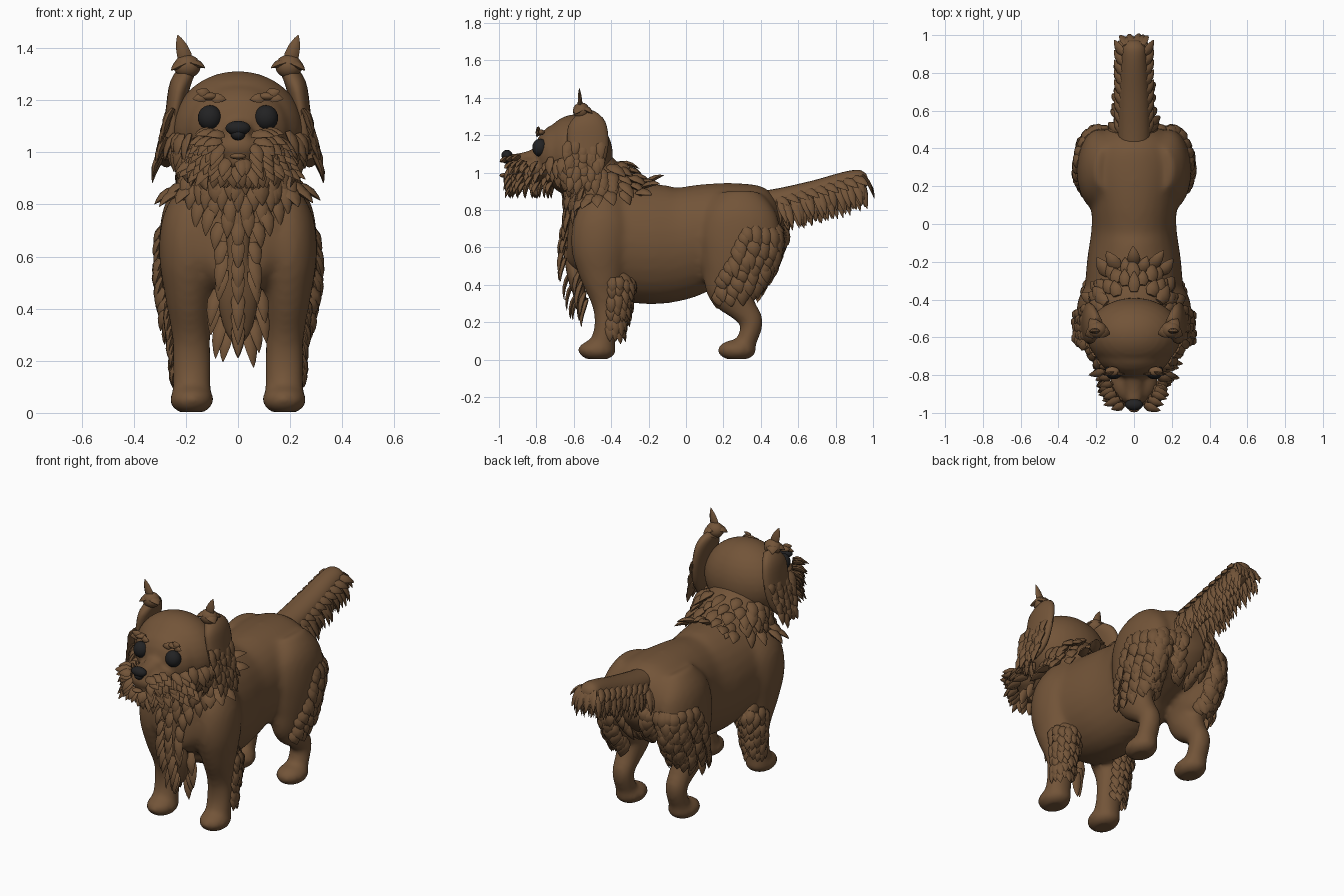
import bpy, bmesh, math, random
from mathutils import Vector as V, Matrix
from mathutils.bvhtree import BVHTree

if "Cube" in bpy.data.objects:
    bpy.data.objects.remove(bpy.data.objects["Cube"])

random.seed(4)
rnd = random.uniform


def material(name, col):
    m = bpy.data.materials.new(name)
    m.diffuse_color = (*col, 1)
    m.use_nodes = True
    m.node_tree.nodes["Principled BSDF"].inputs["Base Color"].default_value = m.diffuse_color
    return m


BROWN = material("brown fur", (0.170, 0.089, 0.040))
BLACK = material("dark grey", (0.016, 0.016, 0.017))


def finish(bm, name, mat=BROWN, voxel=0, smooth=6):
    """Turn a bmesh into a smooth shaded object, optionally fused by voxels."""
    bmesh.ops.recalc_face_normals(bm, faces=bm.faces)
    me = bpy.data.meshes.new(name)
    bm.to_mesh(me)
    bm.free()
    ob = bpy.data.objects.new(name, me)
    bpy.context.collection.objects.link(ob)
    if voxel:
        r = ob.modifiers.new("fuse", 'REMESH')
        r.mode, r.voxel_size = 'VOXEL', voxel
        s = ob.modifiers.new("soften", 'SMOOTH')
        s.factor, s.iterations = 0.5, smooth
        dg = bpy.context.evaluated_depsgraph_get()
        ob.data = bpy.data.meshes.new_from_object(ob.evaluated_get(dg))
        ob.modifiers.clear()
        for v in ob.data.vertices:
            v.co.z = max(v.co.z, 0.004)
    ob.data.materials.clear()
    ob.data.materials.append(mat)
    bpy.ops.object.select_all(action='DESELECT')
    bpy.context.view_layer.objects.active = ob
    ob.select_set(True)
    bpy.ops.object.shade_smooth_by_angle(angle=math.radians(50))
    return ob


def ball(bm, c, r, seg=24):
    m = Matrix.Translation(c) @ Matrix.Diagonal((*r, 1))
    bmesh.ops.create_uvsphere(bm, u_segments=seg, v_segments=seg // 2, radius=1, matrix=m)


def skin(bm, rings):
    """Bridge rings of points into a closed tube."""
    rows = [[bm.verts.new(p) for p in ring] for ring in rings]
    n = len(rows[0])
    for a, b in zip(rows, rows[1:]):
        for i in range(n):
            bm.faces.new((a[i], a[(i + 1) % n], b[(i + 1) % n], b[i]))
    bm.faces.new(rows[0][::-1])
    bm.faces.new(rows[-1])


def sweep(bm, pts, s=1, n=20, steps=4):
    """Tube through (x, y, z, radius across x, radius along the other axis)."""
    def cr(i, t):
        p = [pts[min(max(i + k, 0), len(pts) - 1)] for k in (-1, 0, 1, 2)]
        return [0.5 * (2 * b + (c - a) * t + (2 * a - 5 * b + 4 * c - d) * t * t
                       + (3 * b - a - 3 * c + d) * t ** 3) for a, b, c, d in zip(*p)]
    path = [cr(i, k / steps) for i in range(len(pts) - 1) for k in range(steps)] + [list(pts[-1])]
    rings = []
    for i, q in enumerate(path):
        tan = V(path[min(i + 1, len(path) - 1)][:3]) - V(path[max(i - 1, 0)][:3])
        other = tan.cross(V((1, 0, 0))).normalized()
        side = other.cross(tan).normalized()
        ring = []
        for k in range(n):
            a = math.tau * k / n
            p = V(q[:3]) + side * (q[3] * math.cos(a)) + other * (q[4] * math.sin(a))
            ring.append((p.x * s, p.y, p.z))
        rings.append(ring)
    skin(bm, rings)


def tuft(bm, p, d, nor, length, w, curl=0.12):
    """Pointed leaf-shaped lock of fur."""
    p, d, nor = V(p), V(d).normalized(), V(nor)
    side = d.cross(nor).normalized()
    up = side.cross(d)
    rings = []
    for t, k in ((0, .6), (.3, 1), (.6, .8), (.85, .4), (1, .05)):
        c = p + d * length * t + up * (curl * length * math.sin(t * 2.6))
        rings.append([c + side * (w * k * math.cos(a)) + up * (w * k * .5 * math.sin(a))
                      for a in (math.tau * j / 6 for j in range(6))])
    skin(bm, rings)


def fur(bm, tree, p, d, length, w, lift=0.25, sink=-.004):
    """Lock of fur rooted at the skin point nearest to p."""
    co, nor, _, _ = tree.find_nearest(V(p) + V((0, rnd(-.01, .01), rnd(-.012, .012))))
    d = V(d) + V((rnd(-.2, .2), rnd(-.2, .2), 0))
    d = (d - nor * d.dot(nor)).normalized() + nor * lift
    tuft(bm, co - nor * sink, d, nor, length * rnd(.8, 1.2), w * rnd(.85, 1.15))


def tree_of(ob):
    return BVHTree.FromPolygons([v.co for v in ob.data.vertices],
                                [p.vertices for p in ob.data.polygons])


# Torso, neck and legs fused into one smooth body
bm = bmesh.new()
torso = [(-.635, .74, .54, .08), (-.6, .82, .46, .17), (-.5, .90, .41, .235), (-.4, .95, .34, .26),
         (-.2, .94, .295, .25), (-.02, .935, .325, .225), (.13, .945, .42, .23), (.3, .945, .48, .25),
         (.43, .92, .52, .22), (.5, .85, .6, .14), (.525, .78, .68, .06)]
sweep(bm, [(0, y, (t + b) / 2, w, (t - b) / 2) for y, t, b, w in torso], n=28)
sweep(bm, [(0, -.40, .72, .2, .2), (0, -.44, .88, .2, .19), (0, -.5, 1.0, .17, .14), (0, -.55, 1.1, .15, .12)])
for s in (1, -1):
    sweep(bm, [(.15, -.43, .86, .07, .1), (.18, -.45, .74, .11, .15), (.188, -.46, .6, .116, .155),
               (.188, -.45, .45, .093, .12), (.18, -.43, .3, .075, .075), (.178, -.43, .18, .075, .06),
               (.178, -.45, .06, .075, .07)], s)
    ball(bm, (.178 * s, -.475, .05), (.086, .105, .058))
    sweep(bm, [(.13, .29, .88, .08, .12), (.175, .29, .77, .112, .2), (.192, .285, .62, .113, .215),
               (.19, .25, .47, .102, .17), (.187, .235, .37, .082, .125), (.182, .305, .27, .067, .078),
               (.18, .352, .2, .062, .062), (.18, .325, .1, .062, .054), (.18, .3, .05, .062, .06)], s)
    ball(bm, (.178 * s, .272, .05), (.086, .106, .058))
body = finish(bm, "body", voxel=.016, smooth=12)
skin_tree = tree_of(body)

# Head with brow bulge, muzzle and chin
bm = bmesh.new()
ball(bm, (0, -.585, 1.09), (.252, .195, .222), 32)
ball(bm, (0, -.67, 1.09), (.205, .145, .175))
ball(bm, (0, -.83, 1.02), (.125, .13, .07))
sweep(bm, [(0, -.72, 1.1, .07, .06), (0, -.86, 1.07, .05, .04), (0, -.945, 1.07, .04, .03)])
ball(bm, (0, -.87, .965), (.07, .08, .04))
head = finish(bm, "head", voxel=.013, smooth=5)
head_tree = tree_of(head)

# Lips
bm = bmesh.new()
ball(bm, (0, -.975, .985), (.032, .022, .012), 16)
finish(bm, "lip")

# Nose with two lobes below, and eyes
bm = bmesh.new()
ball(bm, (0, -.957, 1.093), (.048, .03, .028))
ball(bm, (0, -.957, 1.07), (.028, .027, .024), 16)
finish(bm, "nose", BLACK)
bm = bmesh.new()
for s in (1, -1):
    ball(bm, (.108 * s, -.78, 1.133), (.046, .042, .048))
finish(bm, "eyes", BLACK)

# Eyebrow locks
bm = bmesh.new()
for s in (1, -1):
    ball(bm, (.115 * s, -.78, 1.215), (.038, .025, .016), 16)
    for x, z, dx, dz in ((.10, 1.21, -1, -.15), (.12, 1.212, 1, -.15), (.11, 1.22, 1, .3)):
        tuft(bm, (x * s, -.785, z), (dx * s, -.1, dz), (0, -1, .3), .055, .02)
finish(bm, "eyebrows")

# Beard: locks spreading out and down around the muzzle
bm = bmesh.new()
for row in range(5):
    for i in range(15):
        t = (i - 7) / 7 + rnd(-.05, .05)
        if row < 3 and abs(t) < (.3, .25, .15)[row]:
            continue
        p = ((.13 + .01 * row) * math.sin(t * 1.5), -.955 + .2 * t * t + .008 * row, 1.055 - .027 * row)
        d = (t * 1.1, -.4 * (1 - .5 * abs(t)), -.7)
        tuft(bm, p, d, (t, -.8, .3), rnd(.07, .105), .026)
for s in (1, -1):
    for row in range(4):
        for i in range(5):
            fur(bm, head_tree, (.3 * s, -.79 + .04 * i, 1.06 - .045 * row),
                (.4 * s, -.2, -1), .095, .028, .4)
    # Moustache wings beside the nose
    for i in range(9):
        k, r = i % 3, i // 3
        tuft(bm, ((.055 + .02 * k + .012 * r) * s, -.955 + .03 * k + .02 * r, 1.068 - .022 * r + .005 * k),
             (1 * s, -.35, -.15 - .25 * r), (0, -.6, .8), rnd(.07, .095), .028)
for i in range(24):
    tuft(bm, (rnd(-.09, .09), rnd(-.93, -.7), .95), (rnd(-.3, .3), -.1, -1), (0, -1, 0), .09, .028)
finish(bm, "beard")

# Ears: hanging flap lying on the head, covered with locks, with a pointed lock on top
for s, side in ((1, "left"), (-1, "right")):
    bm = bmesh.new()
    sweep(bm, [(.19, -.54, 1.315, .03, .05), (.222, -.53, 1.26, .04, .1), (.243, -.525, 1.15, .036, .11),
               (.258, -.535, 1.04, .034, .09), (.28, -.56, .96, .022, .05)], s)
    for row in range(6):
        for i in range(5):
            p = ((.25 + .0085 * row) * s, -.545 + (i - 2) * (.042 - .003 * row) + rnd(-.008, .008),
                 1.17 - .036 * row + rnd(-.015, .015))
            tuft(bm, p, (.28 * s, (i - 2) * .08 - .08, -1), (s, 0, .2), rnd(.08, .12), .03)
    finish(bm, side + "_ear")
    bm = bmesh.new()
    ball(bm, (.195 * s, -.56, 1.33), (.052, .045, .045), 16)
    tuft(bm, (.195 * s, -.565, 1.34), (.33 * s, -.05, 1), (0, -1, 0), .117, .028, 0)
    for dx, dy in ((-.9, -.3), (.6, -.3), (.4, .6)):
        tuft(bm, (.195 * s, -.56, 1.345), (dx * s, dy, -.35), (0, 0, 1), .075, .036)
    finish(bm, side + "_ear_tip")

# Neck ruff: overlapping rows all round the neck
bm = bmesh.new()
for k in range(5):
    n = 16 + k
    for i in range(n):
        a = math.tau * (i + .5 * (k % 2)) / n
        sx, cy = math.sin(a), math.cos(a)
        x = (.19 + .012 * k) * sx
        y = -.49 + cy * ((.11 + .042 * k) if cy > 0 else .14)
        z = 1.04 - .03 * k - (.03 if cy < 0 else 0)
        fur(bm, skin_tree, (x * 1.1, y, z), (sx * .6, cy * .9, -.8), .1, .036, .45 - .2 * abs(sx))
finish(bm, "neck_ruff")

# Chest bib: narrow hanging strip of long locks
bm = bmesh.new()
sweep(bm, [(0, -.57, .88, .1, .04), (0, -.615, .75, .06, .035), (0, -.62, .6, .045, .035),
           (0, -.595, .45, .075, .04), (0, -.565, .33, .055, .03), (0, -.56, .27, .02, .015)])
for z, w, y in ((.92, .2, -.6), (.875, .18, -.615), (.83, .15, -.625), (.78, .11, -.635), (.72, .075, -.65),
                (.66, .06, -.655), (.6, .055, -.655), (.54, .055, -.64), (.48, .085, -.62), (.42, .085, -.605),
                (.36, .06, -.59), (.32, .035, -.58)):
    n = max(3, round(w / .026))
    for i in range(n):
        t = 2 * i / (n - 1) - 1
        x, yy = w * t * .95, y + .05 * t * t
        if z > .5:  # keep the upper locks on the chest surface
            hit = skin_tree.ray_cast(V((x, -1, z)), V((0, 1, 0)))[0]
            yy = min(yy, hit.y - .012) if hit else yy
        ln = .11 if z > .6 else .14
        tuft(bm, (x, yy, z + rnd(-.012, .012)), (.16 * t, -.14, -1), (t * .4, -1, 0), ln * rnd(.85, 1.2), .027)
finish(bm, "chest_bib")

# Leg feathering: patches of locks on the outer and back sides
for s, side in ((1, "left"), (-1, "right")):
    bm = bmesh.new()
    sweep(bm, [(.2, -.37, .45, .04, .05), (.195, -.335, .37, .045, .06), (.185, -.37, .22, .03, .04)], s)
    for row in range(7):
        for i in range(7):
            a = math.radians(-5 + 22 * i)
            f = row / 6
            p = ((.188 + (.075 - .022 * f) * math.cos(a)) * s, -.385 - .015 * f + (.09 - .045 * f) * math.sin(a),
                 .43 - .24 * f + rnd(-.015, .015))
            d = (.06 * math.cos(a) * s, .3 * math.sin(a), -1)
            tuft(bm, p, d, (math.cos(a) * s, math.sin(a), 0), rnd(.07, .105), .028)
    finish(bm, side + "_front_feathering")
    bm = bmesh.new()
    for row in range(10):
        for i in range(9):
            a = math.radians(4 - 5 * row + (16 + .7 * row) * i)
            p = ((.19 + .17 * math.cos(a)) * s, .31 + .25 * math.sin(a), .72 - .041 * row)
            fur(bm, skin_tree, p, (.05 * s, .22, -1), .1, .037, .05 + .035 * row, .006)
    finish(bm, side + "_hind_feathering")

# Tail: raised core with a long drooping fringe
bm = bmesh.new()
sweep(bm, [(0, .4, .84, .08, .06), (0, .52, .855, .085, .065), (0, .7, .895, .08, .066),
           (0, .86, .94, .07, .066), (0, .94, .965, .06, .052), (0, .97, .975, .025, .02)])
for i in range(16):
    f = i / 15
    y, z = .47 + .455 * f, .845 + .12 * f
    for x in (-.075, -.055, -.025, .025, .055, .075):
        r = abs(x) / .075
        lx = x * (1 - .3 * f)
        tuft(bm, (lx, y + rnd(-.01, .01), z + .02 * r - .025), (lx * 4 * rnd(.5, 1.4), .27, -1),
             (1 if x > 0 else -1, .3, 0), rnd(.13, .18) - .02 * f, .025)
for i in range(9):
    f = i / 8
    for s in (1, -1):
        tuft(bm, (.055 * s, .48 + .42 * f, .87 + .105 * f), (.45 * s, .75, -.5), (.8 * s, 0, .7), .1, .028)
for i in range(7):
    tuft(bm, ((i - 3) * .014, .945, .985), ((i - 3) * .1, .42, -1), (0, 1, 0), rnd(.1, .15), .024)
finish(bm, "tail")
